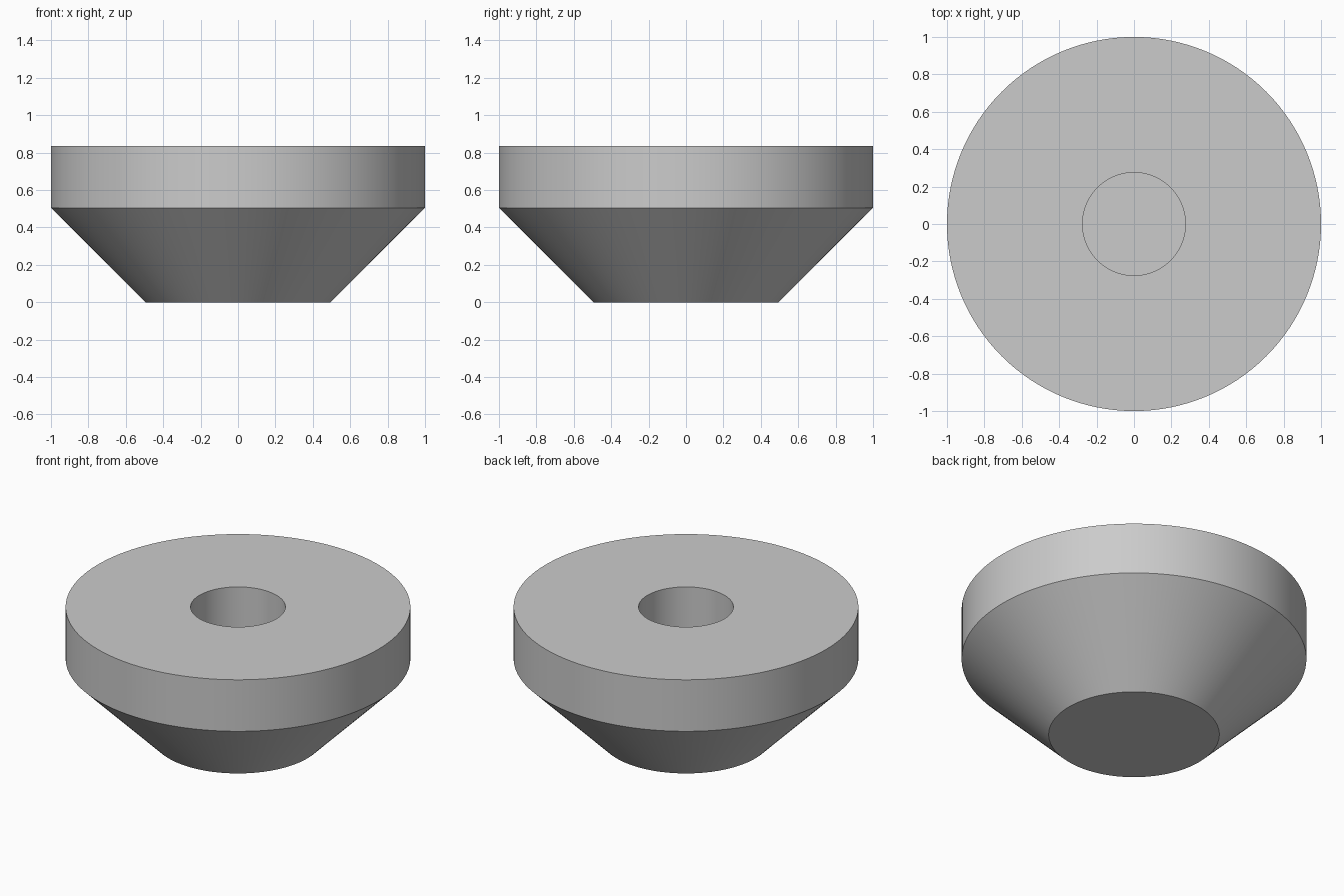
import bpy
import bmesh
import math

# Remove the default cube
cube = bpy.data.objects.get("Cube")
if cube:
    bpy.data.objects.remove(cube, do_unlink=True)

# Plain grey material
GREY = (0.6, 0.6, 0.6, 1.0)
grey = bpy.data.materials.new("light_grey")
grey.use_nodes = True
grey.diffuse_color = GREY
grey.node_tree.nodes["Principled BSDF"].inputs["Base Color"].default_value = GREY

SEGMENTS = 128
HEIGHT, RIM_BASE = 0.835, 0.505
FOOT_RADIUS, RIM_RADIUS, HOLE_RADIUS = 0.495, 1.0, 0.275
HOLE_FLOOR = 0.3

# Profile from the foot, up the cone and rim, then down the blind hole
profile = [
    (FOOT_RADIUS, 0),
    (RIM_RADIUS, RIM_BASE),
    (RIM_RADIUS, HEIGHT),
    (HOLE_RADIUS, HEIGHT),
    (HOLE_RADIUS, HOLE_FLOOR),
]


def ring(bm, radius, z):
    step = math.tau / SEGMENTS
    return [bm.verts.new((radius * math.cos(i * step), radius * math.sin(i * step), z))
            for i in range(SEGMENTS)]


# Tapered disc: bridge the rings and cap the foot and the hole floor
bm = bmesh.new()
rings = [ring(bm, r, z) for r, z in profile]
for low, high in zip(rings, rings[1:]):
    for i in range(SEGMENTS):
        j = (i + 1) % SEGMENTS
        bm.faces.new((low[i], low[j], high[j], high[i]))
bm.faces.new(rings[0][::-1])
bm.faces.new(rings[-1])

mesh = bpy.data.meshes.new("tapered_disc")
bm.to_mesh(mesh)
bm.free()
mesh.materials.append(grey)
disc = bpy.data.objects.new("tapered_disc", mesh)
bpy.context.collection.objects.link(disc)

# Smooth walls with crisp rims
bpy.ops.object.select_all(action="DESELECT")
disc.select_set(True)
bpy.context.view_layer.objects.active = disc
bpy.ops.object.shade_smooth_by_angle(angle=math.radians(30))
